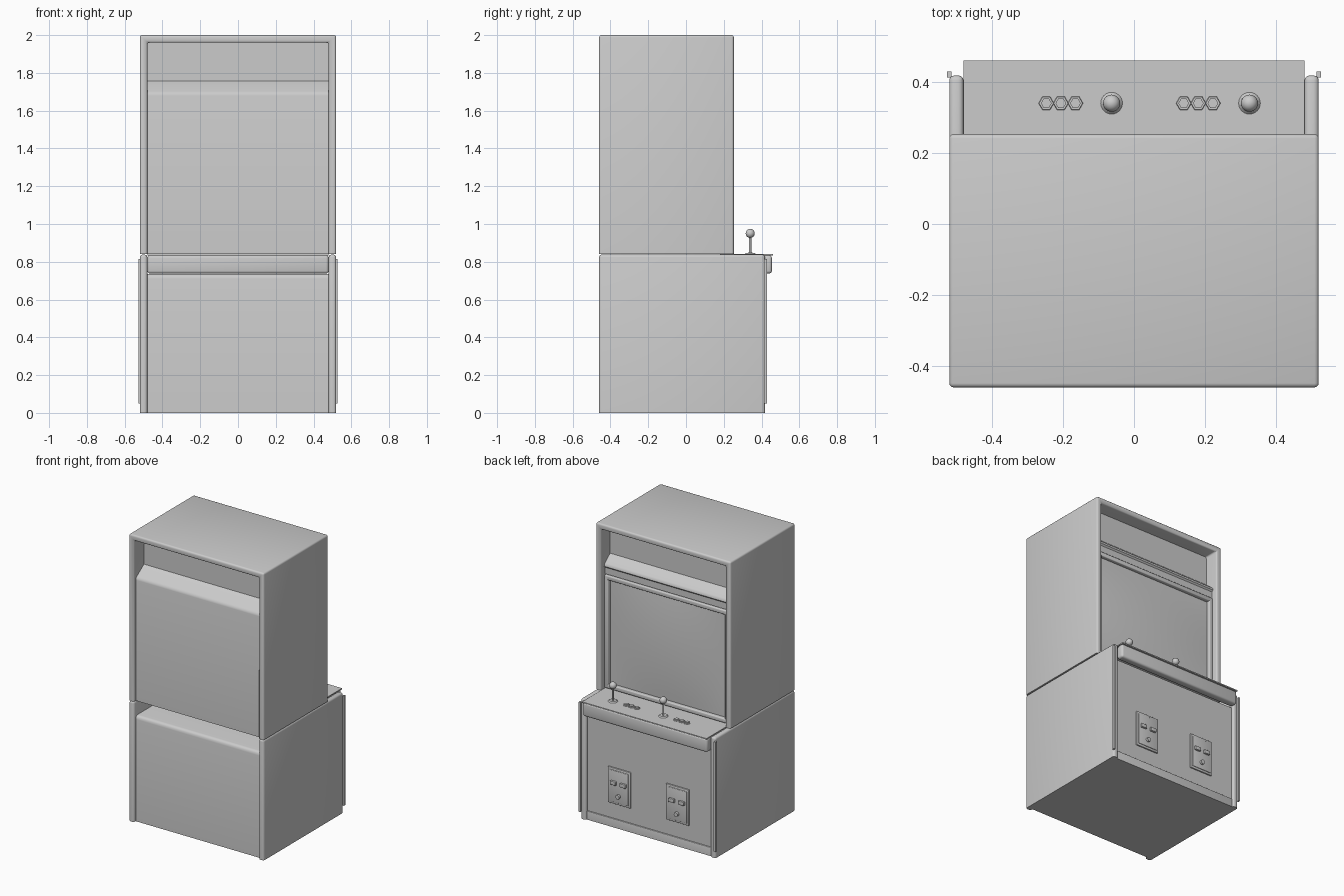
import bpy, bmesh, math
from mathutils import Matrix, Vector

if "Cube" in bpy.data.objects:
    bpy.data.objects.remove(bpy.data.objects["Cube"])

grey = bpy.data.materials.new("plain_grey")
grey.diffuse_color = (0.6, 0.6, 0.6, 1)
grey.use_nodes = True
grey.node_tree.nodes["Principled BSDF"].inputs["Base Color"].default_value = grey.diffuse_color


def finish(name, bm):
    bmesh.ops.recalc_face_normals(bm, faces=bm.faces)
    me = bpy.data.meshes.new(name)
    bm.to_mesh(me)
    bm.free()
    me.materials.append(grey)
    ob = bpy.data.objects.new(name, me)
    bpy.context.collection.objects.link(ob)
    bpy.ops.object.select_all(action='DESELECT')
    ob.select_set(True)
    bpy.context.view_layer.objects.active = ob
    bpy.ops.object.shade_smooth_by_angle(angle=math.radians(35))
    return ob


def bevel(bm, r, skip_z=None, seg=3):
    # round every edge, except those lying in the plane z = skip_z
    edges = [e for e in bm.edges if skip_z is None
             or any(abs(v.co.z - skip_z) > 1e-4 for v in e.verts)]
    bmesh.ops.bevel(bm, geom=edges, offset=r, segments=seg, profile=0.5,
                    affect='EDGES', clamp_overlap=True)


def box(name, x, y, z, r=0, skip_z=None):
    bm = bmesh.new()
    bmesh.ops.create_cube(bm, size=1)
    for v in bm.verts:
        v.co = Vector([a + (b - a) * (c + 0.5)
                       for (a, b), c in zip((x, y, z), v.co)])
    if r:
        bevel(bm, r, skip_z)
    return finish(name, bm)


def prism(name, pts, axis, a, b, r=0, skip_z=None):
    # extrude a 2D profile along x (profile y,z) or y (profile x,z)
    bm = bmesh.new()
    place = (lambda p, t: (t, p[0], p[1])) if axis == 'x' else (lambda p, t: (p[0], t, p[1]))
    f = bm.faces.new([bm.verts.new(place(p, a)) for p in pts])
    ext = bmesh.ops.extrude_face_region(bm, geom=[f])
    vs = [g for g in ext['geom'] if isinstance(g, bmesh.types.BMVert)]
    bmesh.ops.translate(bm, verts=vs, vec=Vector(place((0, 0), b - a)))
    if r:
        bevel(bm, r, skip_z)
    return finish(name, bm)


def cyl(name, c, r1, r2, h, n=24, rot=Matrix()):
    bm = bmesh.new()
    bmesh.ops.create_cone(bm, cap_ends=True, segments=n, radius1=r1, radius2=r2,
                          depth=h, matrix=Matrix.Translation(c) @ rot)
    return finish(name, bm)


# upper cabinet shell: inverted U, open front and back
prism("upper_shell", [(-.52, .84), (-.52, 2), (.52, 2), (.52, .84), (.48, .84),
                      (.48, 1.96), (-.48, 1.96), (-.48, .84)],
      'y', -.46, .253, .012, .84)

# upper body: rear panel, sloped ledges, sign panel, screen backing
prism("upper_body", [(-.44, .84), (-.44, 1.68), (-.437, 1.692), (-.428, 1.702),
                     (-.35, 1.757), (-.35, 1.965), (.15, 1.965), (.15, 1.757),
                     (.205, 1.712), (.213, 1.703), (.215, 1.69), (.205, 1.68),
                     (.205, 1.635), (.185, 1.635), (.185, .84)],
      'x', -.481, .481)

# screen frame
for s in (-1, 1):
    a, b = sorted((s * .45, s * .48))
    box("screen_frame_side", (a, b), (.18, .215), (.845, 1.63), .006)
for z in (.845, 1.6):
    box("screen_frame_rail", (-.48, .48), (.18, .215), (z, z + .03), .006)

# gently bulging screen
bm = bmesh.new()
bmesh.ops.create_grid(bm, x_segments=16, y_segments=14, size=1)
for v in bm.verts:
    u, w = v.co.x, v.co.y
    v.co = (u * .455, .19 + .018 * (1 - u * u) * (1 - w * w), 1.2375 + w * .37)
screen = finish("screen", bm)
if screen.data.polygons[0].normal.y < 0:
    screen.data.flip_normals()

# lower cabinet: body, side boards and trim
prism("lower_body", [(-.44, 0), (-.44, .71), (-.437, .723), (-.43, .732), (-.418, .736),
                     (.4, .736), (.4, 0)], 'x', -.481, .481)
for s in (-1, 1):
    a, b = sorted((s * .48, s * .52))
    box("lower_side_board", (a, b), (-.46, .418), (0, .838), .014, 0)
    a, b = sorted((s * .514, s * .527))
    box("side_trim", (a, b), (.413, .429), (.05, .815))
box("kick_plate", (-.48, .48), (.39, .408), (0, .06), .004, 0)

# control panel: top plate and rounded front lip
box("control_plate", (-.48, .48), (.18, .46), (.832, .84))
box("control_lip", (-.48, .48), (.4, .455), (.738, .834), .014)

# joysticks and buttons
for jx, first in ((-.063, -.247), (.325, .14)):
    cyl("joystick_base", (jx, .34, .843), .032, .024, .009)
    cyl("joystick_shaft", (jx, .34, .885), .006, .006, .09, 12)
    bm = bmesh.new()
    bmesh.ops.create_uvsphere(bm, u_segments=20, v_segments=12, radius=.024,
                              matrix=Matrix.Translation((jx, .34, .95)))
    finish("joystick_ball", bm)
    turn = Matrix.Rotation(math.radians(30), 4, 'Z')
    for i in range(3):
        bx = first + i * .041
        cyl("button_rim", (bx, .34, .842), .022, .020, .006, 6, turn)
        cyl("button_cap", (bx, .34, .845), .015, .015, .009, 6, turn)

# coin doors with slots and return knobs
for cx in (-.22, .23):
    box("coin_door", (cx - .088, cx + .088), (.395, .409), (.165, .415), .003)
    box("coin_door_panel", (cx - .074, cx + .074), (.4, .413), (.18, .4), .002)
    for d in (-.038, .038):
        box("coin_slot", (cx + d - .022, cx + d + .022), (.405, .427), (.302, .328), .003)
    cyl("return_knob", (cx, .417, .228), .015, .015, .022, 16,
        Matrix.Rotation(math.radians(90), 4, 'X'))
